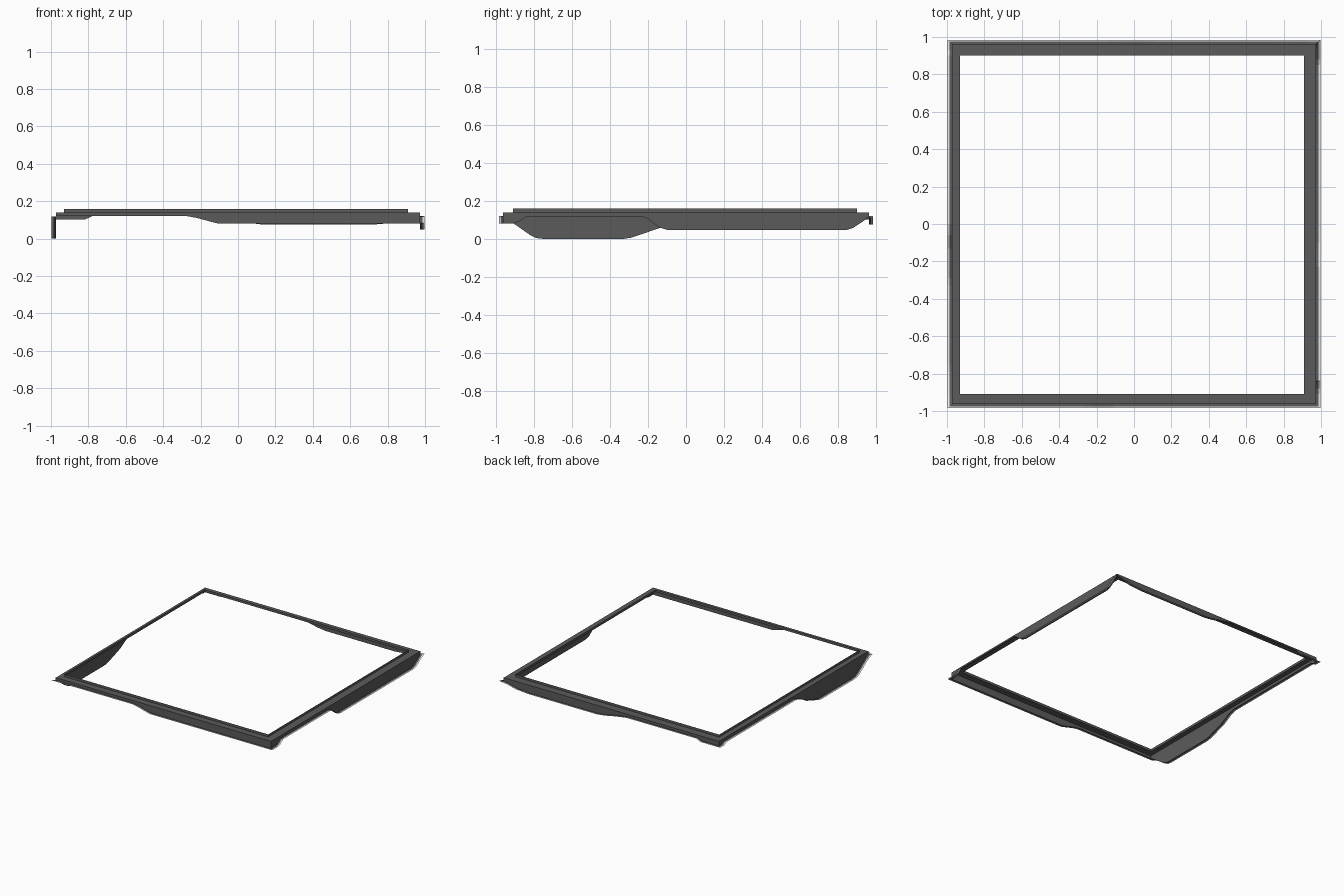
import bpy, bmesh

if "Cube" in bpy.data.objects:
    bpy.data.objects.remove(bpy.data.objects["Cube"])


def colour(name, rgb):
    m = bpy.data.materials.new(name)
    m.diffuse_color = (*rgb, 1)
    m.use_nodes = True
    m.node_tree.nodes["Principled BSDF"].inputs["Base Color"].default_value = m.diffuse_color
    return m


grey = colour("dark_grey", (0.105, 0.105, 0.105))
white = colour("white_trim", (0.8, 0.8, 0.8))

# Half sizes of the outer wall, the start of the light trim and the outer edge
WALL = {'x': 0.972, 'y': 0.963}
TRIM = {'x': 0.987, 'y': 0.975}
EDGE = {'x': 0.997, 'y': 0.983}
TOP, FLANGE = 0.16, 0.14


def finish(bm, name):
    me = bpy.data.meshes.new(name)
    bm.to_mesh(me)
    bm.free()
    me.materials.append(grey)
    me.materials.append(white)
    ob = bpy.data.objects.new(name, me)
    bpy.context.collection.objects.link(ob)


def loop(bm, x0, x1, y0, y1, z):
    return [bm.verts.new(p) for p in
            ((x0, y0, z), (x1, y0, z), (x1, y1, z), (x0, y1, z))]


# Top frame: flat flange with an upright rim round the opening
bm = bmesh.new()
wx, wy = WALL['x'], WALL['y']
rings = [loop(bm, -wx, wx, -wy, wy, FLANGE),
         loop(bm, -0.93, 0.91, -0.91, 0.90, FLANGE),
         loop(bm, -0.93, 0.91, -0.91, 0.90, TOP)]
for a, b in zip(rings, rings[1:]):
    for i in range(4):
        j = (i + 1) % 4
        bm.faces.new((a[i], a[j], b[j], b[i]))
finish(bm, "top_frame")


# Skirts: wall hanging from the flange to a shaped lower edge, with an outward
# lip that ends in a light trim strip
def skirt(name, axis, side, outline):
    other = 'y' if axis == 'x' else 'x'
    bm = bmesh.new()
    rows = []
    for i, (t, z) in enumerate(outline):
        row = []
        for size, h in ((WALL, FLANGE), (WALL, z), (TRIM, z), (EDGE, z)):
            u = t
            if i == 0:
                u = -size[axis]
            elif i == len(outline) - 1:
                u = size[axis]
            d = side * size[other]
            row.append(bm.verts.new((u, d, h) if axis == 'x' else (d, u, h)))
        rows.append(row)
    flip = (axis == 'x') == (side > 0)
    for a, b in zip(rows, rows[1:]):
        for k in range(3):
            q = [a[k], a[k + 1], b[k + 1], b[k]]
            f = bm.faces.new(q[::-1] if flip else q)
            f.material_index = 1 if k == 2 else 0
    finish(bm, name)


skirt("front_skirt", 'x', -1,
      [(-1, .12), (-.27, .12), (-.22, .111), (-.15, .092), (-.11, .082), (1, .082)])
skirt("back_skirt", 'x', 1,
      [(-1, .102), (-.82, .102), (-.78, .12), (-.15, .12), (-.05, .105),
       (.05, .085), (.12, .077), (.74, .077), (.85, .086), (.93, .106), (1, .113)])
skirt("right_skirt", 'y', 1,
      [(-1, .082), (-.91, .082), (-.88, .09), (-.84, .118), (-.23, .118),
       (-.2, .105), (-.14, .06), (-.1, .048), (.85, .048), (.88, .058),
       (.94, .098), (1, .12)])
skirt("left_skirt", 'y', -1,
      [(-1, .118), (-.92, .09), (-.82, .02), (-.79, .005), (-.75, 0), (-.33, 0),
       (-.29, .006), (-.13, .06), (-.06, .1), (0, .118), (.9, .118),
       (.93, .102), (1, .102)])
